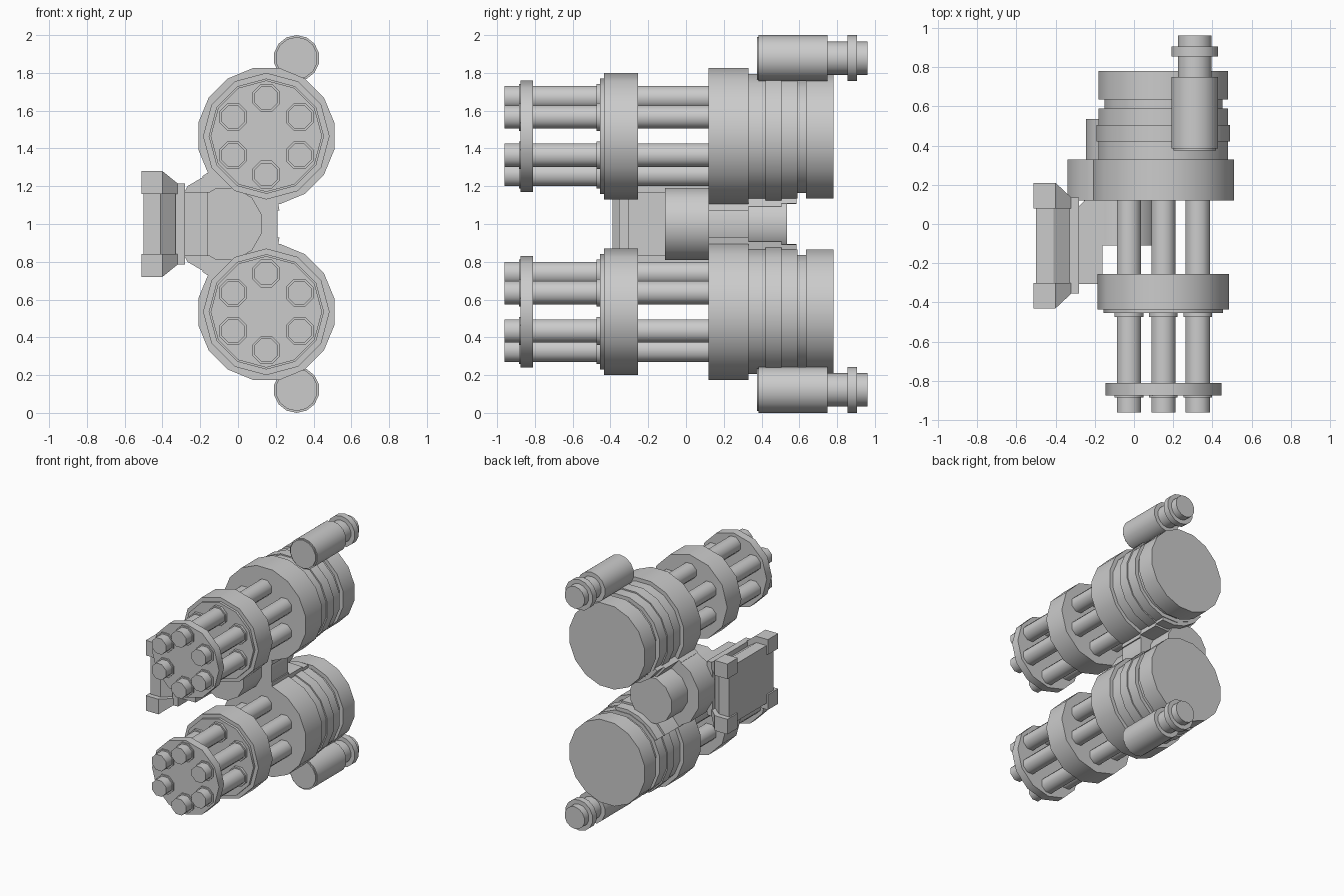
import bpy, bmesh
from math import sin, cos, pi, radians

if "Cube" in bpy.data.objects:
    bpy.data.objects.remove(bpy.data.objects["Cube"])


def finish(name, bm, smooth=True):
    bmesh.ops.recalc_face_normals(bm, faces=bm.faces[:])
    mesh = bpy.data.meshes.new(name)
    bm.to_mesh(mesh)
    bm.free()
    obj = bpy.data.objects.new(name, mesh)
    bpy.context.collection.objects.link(obj)
    if smooth:
        bpy.context.view_layer.objects.active = obj
        obj.select_set(True)
        bpy.ops.object.shade_smooth_by_angle(angle=radians(46))
        obj.select_set(False)
    return obj


def loft(bm, rings):
    """Skin a list of equal-length point rings and cap both ends."""
    rows = [[bm.verts.new(p) for p in ring] for ring in rings]
    n = len(rows[0])
    for a, b in zip(rows, rows[1:]):
        for i in range(n):
            j = (i + 1) % n
            bm.faces.new((a[i], a[j], b[j], b[i]))
    bm.faces.new(rows[0])
    bm.faces.new(rows[-1])


def turned(name, cx, cz, profile, sides, flat=False):
    """Solid turned around an axis along y, from (y, radius) pairs."""
    turn = pi / sides if flat else 0
    k = 1 / cos(turn)
    bm = bmesh.new()
    loft(bm, [[(cx + r * k * sin(2 * pi * i / sides + turn), y,
                cz + r * k * cos(2 * pi * i / sides + turn))
               for i in range(sides)] for y, r in profile])
    return finish(name, bm)


def rect(x, y0, y1, z0, z1):
    return [(x, y0, z0), (x, y1, z0), (x, y1, z1), (x, y0, z1)]


def steps(*spans):
    """Stepped profile from (start, end, radius) spans."""
    return [p for a, b, r in spans for p in ((a, r), (b, r))]


GX, HX = 0.15, -0.065

for s, side in ((1, "upper"), (-1, "lower")):
    gz = 1 + s * 0.465

    # Housing, barrel clamps and barrels
    turned(side + "_housing", GX, gz, steps(
        (0.12, 0.33, 0.36), (0.33, 0.42, 0.33), (0.42, 0.505, 0.34),
        (0.505, 0.59, 0.33), (0.59, 0.635, 0.30), (0.635, 0.78, 0.33)), 16, True)
    turned(side + "_middle_clamp", GX, gz, steps(
        (-0.455, -0.435, 0.305), (-0.435, -0.255, 0.335)), 12)
    turned(side + "_front_clamp", GX, gz, steps((-0.875, -0.81, 0.295)), 12)
    for k in range(6):
        a = k * pi / 3
        turned(side + "_barrel", GX + 0.203 * sin(a), gz + 0.203 * cos(a), steps(
            (-0.96, -0.885, 0.062), (-0.885, -0.86, 0.073), (-0.86, -0.475, 0.062),
            (-0.475, -0.44, 0.073), (-0.44, 0.14, 0.062)), 8, True)

    # Stepped saddle that hugs the housing on the hub side
    outline = [(0.12, 0.32), (0.12, 0.40), (0.33, 0.40), (0.33, 0.378),
               (0.505, 0.378), (0.505, 0.362), (0.585, 0.362), (0.585, 0.29)]
    bm = bmesh.new()
    loft(bm, [[(GX + r * cos(radians(d)), y, gz + s * r * sin(radians(d)))
               for y, r in outline] for d in (212, 229, 246, 263, 280)])
    finish(side + "_saddle", bm)

    # Canister with neck and ring
    turned(side + "_canister", 0.31, 1 + s * 0.878, steps(
        (0.375, 0.385, 0.112), (0.385, 0.75, 0.122), (0.75, 0.855, 0.088),
        (0.855, 0.905, 0.122), (0.905, 0.96, 0.088)), 14)

# Central hub between the two guns
turned("hub", HX, 1, steps((-0.11, 0.12, 0.19), (0.12, 0.33, 0.275),
                           (0.33, 0.535, 0.18)), 12, True)

# Arm from the hub to the mount, chamfered at the back
arm = [(-0.29, -0.305), (-0.16, -0.305), (-0.16, -0.11), (-0.06, -0.11),
       (-0.06, 0.17), (-0.20, 0.17), (-0.29, 0.08)]
bm = bmesh.new()
loft(bm, [[(x, y, z) for x, y in arm] for z in (0.83, 1.17)])
finish("arm", bm, False)

# Mounting plate and tapered base
bm = bmesh.new()
loft(bm, [rect(-0.33, -0.355, 0.135, 0.785, 1.215), rect(-0.28, -0.355, 0.135, 0.785, 1.215)])
finish("mount_plate", bm, False)
bm = bmesh.new()
loft(bm, [rect(-0.50, -0.39, 0.17, 0.77, 1.23), rect(-0.41, -0.39, 0.17, 0.77, 1.23),
          rect(-0.32, -0.315, 0.095, 0.83, 1.17)])
finish("mount_base", bm, False)

# Four tapered corner blocks
for sy in (-1, 1):
    for sz in (-1, 1):
        bm = bmesh.new()
        loft(bm, [rect(x, -0.11 + sy * 0.19, -0.11 + sy * oy, 1 + sz * 0.16, 1 + sz * oz)
                  for x, oy, oz in ((-0.512, 0.32, 0.28), (-0.40, 0.32, 0.28),
                                    (-0.32, 0.245, 0.215))])
        finish("mount_corner", bm, False)
